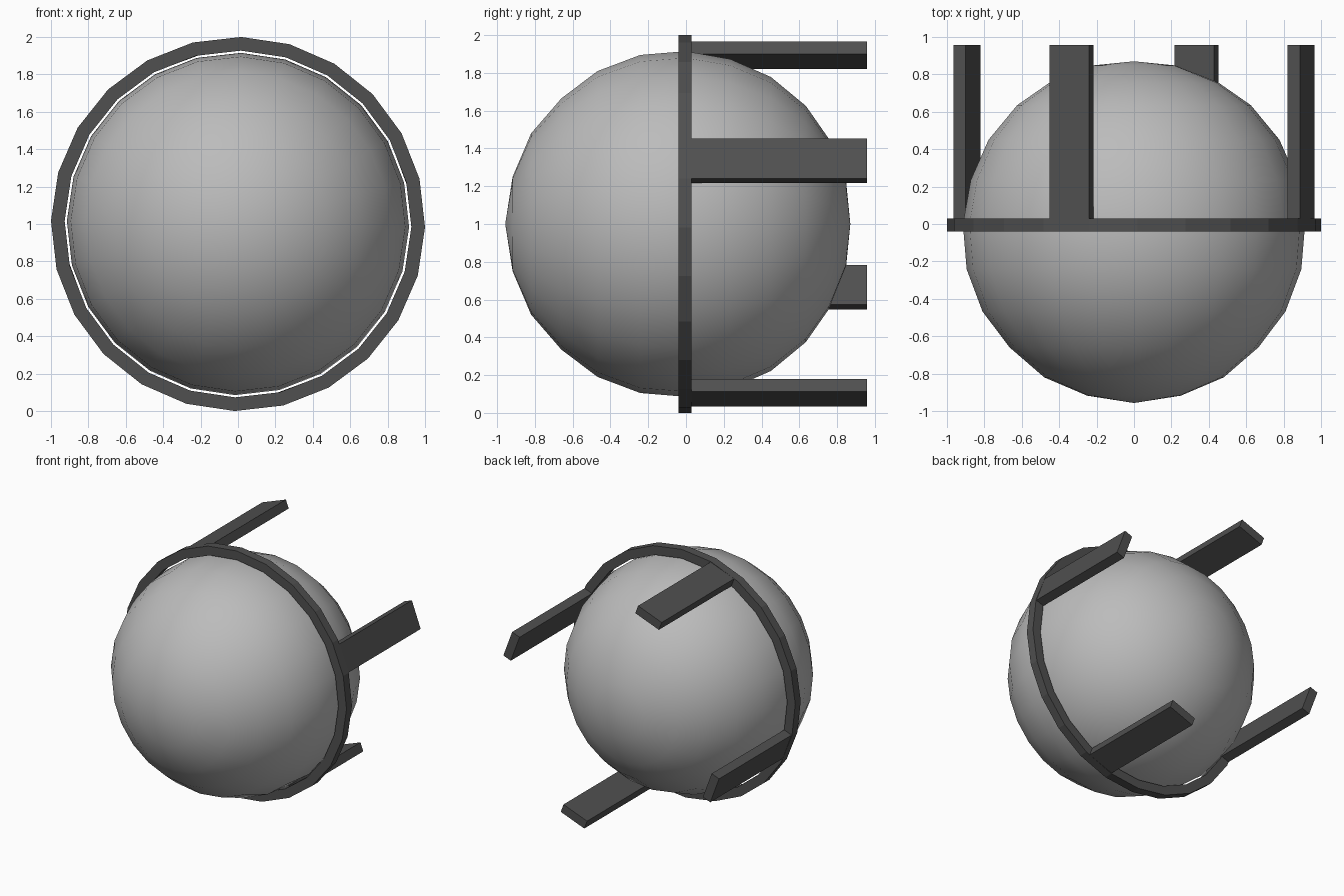
import bpy, bmesh, math
from mathutils import Matrix, Vector

if "Cube" in bpy.data.objects:
    bpy.data.objects.remove(bpy.data.objects["Cube"])

SEG = 24
CZ = 1.0                      # height of the model's centre
TURN = math.radians(-1)       # slight roll of the ring and ball facets


def material(name, rgb):
    m = bpy.data.materials.new(name)
    m.diffuse_color = (*rgb, 1)
    m.use_nodes = True
    m.node_tree.nodes["Principled BSDF"].inputs["Base Color"].default_value = m.diffuse_color
    return m


light_grey = material("light grey", (0.50, 0.50, 0.50))
dark_grey = material("dark grey", (0.08, 0.08, 0.08))


def make_object(name, bm, mat, smooth=False):
    bmesh.ops.recalc_face_normals(bm, faces=bm.faces)
    for f in bm.faces:
        f.smooth = smooth
    me = bpy.data.meshes.new(name)
    bm.to_mesh(me)
    bm.free()
    me.materials.append(mat)
    ob = bpy.data.objects.new(name, me)
    bpy.context.collection.objects.link(ob)
    return ob


def lathe(profile, closed):
    """Revolve (radius, y) points around the front-back axis."""
    bm = bmesh.new()
    rows = []
    for r, y in profile:
        if r == 0:
            rows.append([bm.verts.new((0, y, CZ))] * SEG)
            continue
        angles = [TURN + 2 * math.pi * k / SEG for k in range(SEG)]
        rows.append([bm.verts.new((r * math.cos(a), y, CZ + r * math.sin(a))) for a in angles])
    n = len(rows)
    for i in range(n if closed else n - 1):
        a, b = rows[i], rows[(i + 1) % n]
        for k in range(SEG):
            j = (k + 1) % SEG
            bm.faces.new(list(dict.fromkeys((a[k], a[j], b[j], b[k]))))
    return bm


# Ball: slightly longer in front of the ring than behind it
ball = [(0, -0.957), (0.25, -0.918), (0.48, -0.82), (0.665, -0.66), (0.81, -0.468),
        (0.895, -0.242), (0.915, 0), (0.873, 0.235), (0.778, 0.45), (0.625, 0.635),
        (0.45, 0.757), (0.22, 0.848), (0, 0.87)]
make_object("ball", lathe(ball, False), light_grey, smooth=True)

# Ring around the ball's middle
ring = [(1.0, -0.04), (1.0, 0.03), (0.927, 0.03), (0.927, -0.04)]
make_object("ring", lathe(ring, True), dark_grey)

# Four flat prongs reaching back from the ring
for i in range(4):
    bm = bmesh.new()
    bmesh.ops.create_cube(bm, size=1)
    y0, y1 = 0.02, 0.957
    bmesh.ops.scale(bm, vec=Vector((0.071, y1 - y0, 0.225)), verts=bm.verts)
    bmesh.ops.translate(bm, vec=Vector((0.954, (y0 + y1) / 2, 0)), verts=bm.verts)
    angle = math.radians(20.5 + 90 * i)
    bm.transform(Matrix.Translation((0, 0, CZ)) @ Matrix.Rotation(-angle, 4, 'Y'))
    make_object(f"prong_{i + 1}", bm, dark_grey)
